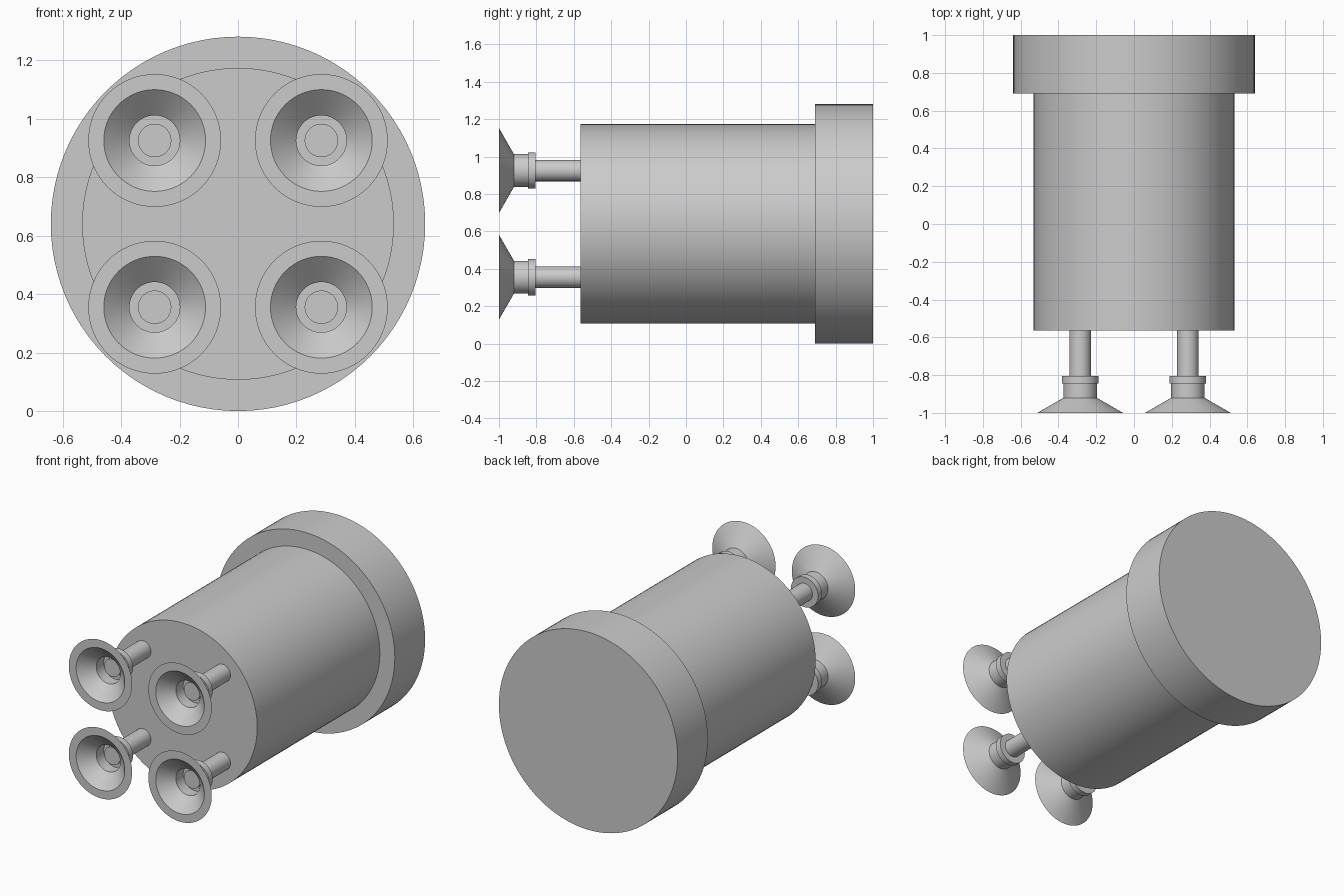
import bpy, bmesh, math

cube = bpy.data.objects.get("Cube")
if cube:
    bpy.data.objects.remove(cube, do_unlink=True)

CENTRE_Z = 0.64
SPACING = 0.285

grey = bpy.data.materials.new("plain_grey")
grey.use_nodes = True
colour = (0.6, 0.6, 0.6, 1)
grey.diffuse_color = colour
grey.node_tree.nodes["Principled BSDF"].inputs["Base Color"].default_value = colour


def lathe(name, profile, x=0, z=CENTRE_Z, sides=64):
    """Spin a (radius, y) profile around an axis parallel to y."""
    bm = bmesh.new()
    verts = [bm.verts.new((r, y, 0)) for r, y in profile]
    edges = [bm.edges.new(pair) for pair in zip(verts, verts[1:])]
    bmesh.ops.spin(bm, geom=verts + edges, cent=(0, 0, 0), axis=(0, 1, 0),
                   angle=math.tau, steps=sides, use_duplicate=False)
    bmesh.ops.remove_doubles(bm, verts=bm.verts, dist=0.0001)
    bmesh.ops.recalc_face_normals(bm, faces=bm.faces)
    mesh = bpy.data.meshes.new(name)
    bm.to_mesh(mesh)
    bm.free()
    mesh.materials.append(grey)
    obj = bpy.data.objects.new(name, mesh)
    bpy.context.collection.objects.link(obj)
    obj.location = (x, 0, z)
    bpy.ops.object.select_all(action="DESELECT")
    obj.select_set(True)
    bpy.context.view_layer.objects.active = obj
    bpy.ops.object.shade_smooth_by_angle(angle=math.radians(25))
    return obj


# Main drum with its wide rear flange
lathe("body", [(0, -0.565), (0.533, -0.565), (0.533, 0.69), (0.64, 0.69),
               (0.64, 1), (0, 1)], sides=96)

# Hollow cup: outer cone, neck and collar, then the bore and inner cone
cup = [(0, -0.805), (0.097, -0.805), (0.097, -0.845), (0.088, -0.845),
       (0.088, -0.92), (0.227, -1), (0.174, -1), (0.086, -0.92),
       (0.086, -0.845), (0, -0.845)]
# Rod whose tip shows inside the cup
rod = [(0, -0.88), (0.057, -0.88), (0.057, -0.56), (0, -0.56)]

for side, sx in (("left", 1), ("right", -1)):
    for level, sz in (("upper", 1), ("lower", -1)):
        place = (sx * SPACING, CENTRE_Z + sz * SPACING)
        lathe(f"{level}_{side}_cup", cup, *place)
        lathe(f"{level}_{side}_rod", rod, *place)
